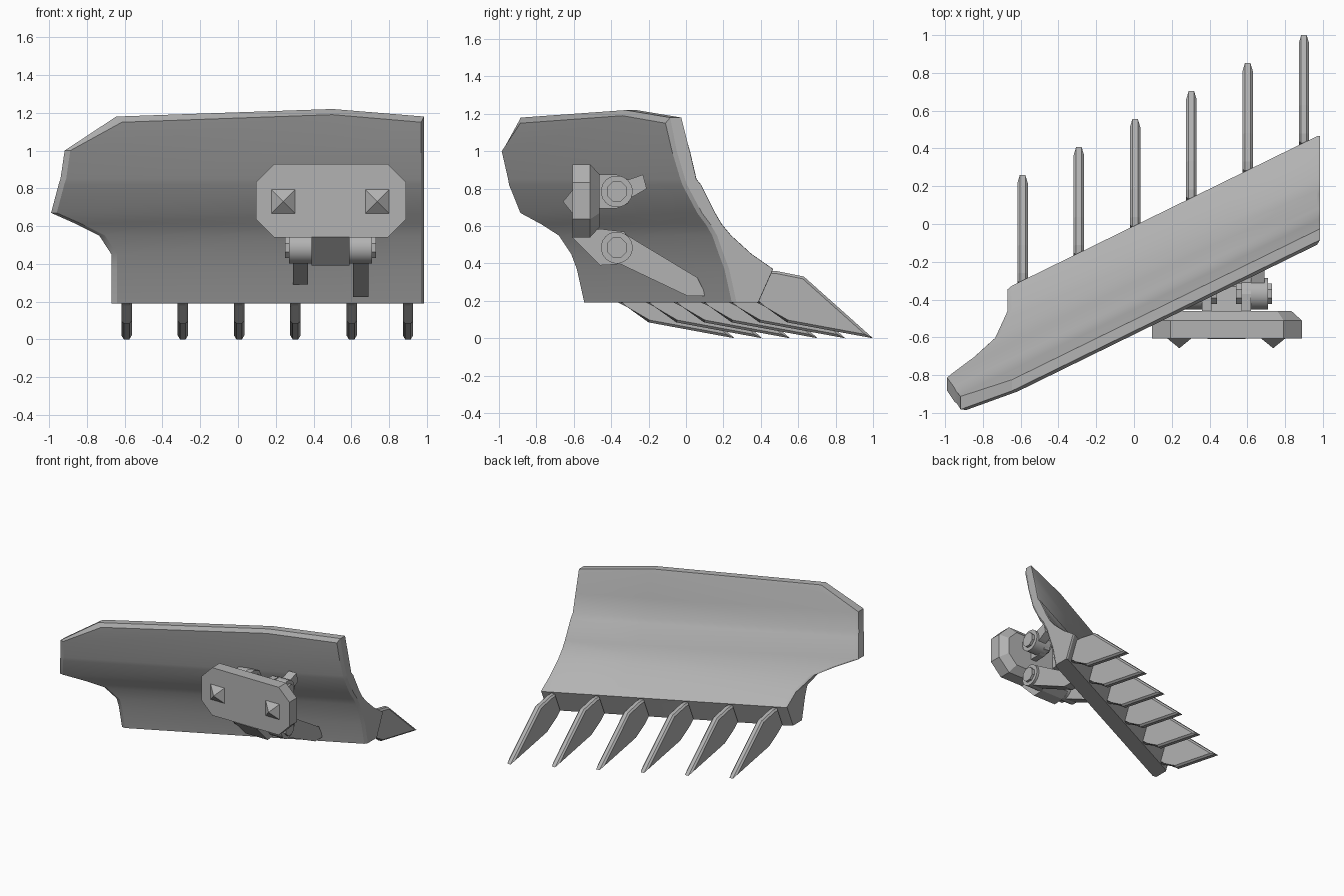
import bpy, bmesh, math
from mathutils import Vector

cube = bpy.data.objects.get("Cube")
if cube:
    bpy.data.objects.remove(cube, do_unlink=True)

steel = bpy.data.materials.new("plain_steel_grey")
steel.use_nodes = True
GREY = (0.45, 0.45, 0.45, 1)
steel.diffuse_color = GREY
steel.node_tree.nodes["Principled BSDF"].inputs["Base Color"].default_value = GREY


def finish(bm, name, smooth=False):
    """Turn a bmesh into a named, coloured object."""
    bmesh.ops.recalc_face_normals(bm, faces=bm.faces)
    mesh = bpy.data.meshes.new(name)
    bm.to_mesh(mesh)
    bm.free()
    mesh.materials.append(steel)
    obj = bpy.data.objects.new(name, mesh)
    bpy.context.collection.objects.link(obj)
    if smooth:
        bpy.ops.object.select_all(action="DESELECT")
        obj.select_set(True)
        bpy.context.view_layer.objects.active = obj
        bpy.ops.object.shade_smooth_by_angle(angle=math.radians(28))
    return obj


def loft(bm, loops):
    """Join equal closed loops of points and cap both ends."""
    rings = [[bm.verts.new(p) for p in loop] for loop in loops]
    for a, b in zip(rings, rings[1:]):
        for i in range(len(a)):
            j = (i + 1) % len(a)
            bm.faces.new((a[i], a[j], b[j], b[i]))
    bm.faces.new(rings[0])
    bm.faces.new(rings[-1])


def side_plate(name, outline, x0, x1, bevel=0, smooth=False):
    """Extrude a (y, z) outline along x, optionally chamfering both rims."""
    bm = bmesh.new()
    loft(bm, [[(x, y, z) for y, z in outline] for x in (x0, x1)])
    if bevel:
        rims = [e for e in bm.edges if abs(e.verts[0].co.x - e.verts[1].co.x) < 1e-5]
        bmesh.ops.bevel(bm, geom=rims, offset=bevel, segments=1,
                        affect="EDGES", clamp_overlap=True)
    return finish(bm, name, smooth)


def disc(cy, cz, r, n):
    return [(cy + r * math.cos(math.tau * (i + .5) / n),
             cz + r * math.sin(math.tau * (i + .5) / n)) for i in range(n)]


# Curved blade: rows of (height, left edge x, front offset, back offset)
SLOPE, RIGHT, PEAK = 0.49, 0.985, 0.5
ROWS = [(.19, -.67, -.23, -.09), (.37, -.67, -.27, -.01), (.45, -.67, -.30, -.125),
        (.55, -.735, -.335, -.235), (.61, -.855, -.37, -.285), (.67, -.99, -.415, -.32),
        (.82, -.95, -.495, -.395), (.85, -.94, -.505, -.42), (1.0, -.918, -.55, -.455),
        (1.18, -.645, -.585, -.50)]


def sheet(bm, side, inset, push):
    """Grid of blade vertices on the front (2) or back (3) profile."""
    grid = []
    for k, row in enumerate(ROWS):
        top = k == len(ROWS) - 1
        line = []
        for x, rise in ((row[1] + inset, 0), (PEAK, .04), (RIGHT - inset * .5, 0)):
            z = row[0] + (rise - inset if top else 0)
            y = SLOPE * x + row[side] + push
            line.append(bm.verts.new((x, y, z)))
        grid.append(line)
    return grid


def rim(grid):
    return grid[0] + [r[2] for r in grid[1:]] + grid[-1][1::-1] + [r[0] for r in grid[-2:0:-1]]


bm = bmesh.new()
sheets = [sheet(bm, 2, .03, 0), sheet(bm, 2, 0, .018),
          sheet(bm, 3, 0, -.008), sheet(bm, 3, .025, 0)]
for grid in (sheets[0], sheets[-1]):
    for a, b in zip(grid, grid[1:]):
        for i in range(2):
            bm.faces.new((a[i], a[i + 1], b[i + 1], b[i]))
for g, h in zip(sheets, sheets[1:]):
    a, b = rim(g), rim(h)
    for i in range(len(a)):
        j = (i + 1) % len(a)
        bm.faces.new((a[i], a[j], b[j], b[i]))
bmesh.ops.delete(bm, geom=[v for v in bm.verts if not v.link_faces], context="VERTS")
finish(bm, "curved_blade", True)

# Six chamfered teeth along the lower lip
TOOTH = [(0, 0), (-.37, .33), (-.52, .36), (-.57, .36), (-.64, .2), (-.57, .18), (-.46, .085)]
for i in range(6):
    x = -.59 + i * .298
    tip = .26 + i * .148
    side_plate(f"tooth_{i + 1}", [(tip + y, z) for y, z in TOOTH],
               x - .0275, x + .0275, bevel=.013)


# Octagonal mounting plate with a tapered back
def octagon(y, d):
    cx, cz, w, h, c = .4925, .735, .3975 - d, .195 - d, .097 - d * .4
    return [(cx + sx * a, y, cz + sz * b) for sx, sz, a, b in (
        (1, 1, w, h - c), (1, 1, w - c, h), (-1, 1, w - c, h), (-1, 1, w, h - c),
        (-1, -1, w, h - c), (-1, -1, w - c, h), (1, -1, w - c, h), (1, -1, w, h - c))]


bm = bmesh.new()
loft(bm, [octagon(-.607, 0), octagon(-.512, 0), octagon(-.462, .055)])
finish(bm, "mounting_plate")

# Pyramid studs on the plate
for name, x in (("right_stud", .24), ("left_stud", .737)):
    bm = bmesh.new()
    base = [bm.verts.new((x + a * .065, -.605, .73 + b * .065))
            for a, b in ((1, 1), (-1, 1), (-1, -1), (1, -1))]
    apex = bm.verts.new((x, -.658, .73))
    bm.faces.new(base)
    for i in range(4):
        bm.faces.new((base[i], base[(i + 1) % 4], apex))
    finish(bm, name)

# Hinges: central lugs, then an eye, bolt and arm on each side
MID, PIVOT = .49, -.37
LOW, HIGH = .485, .785
side_plate("lower_hinge_block", [(-.61, .54), (-.46, .39), (-.37, .395), (-.30, .43),
                                 (-.285, .50), (-.33, .57), (-.46, .585)], .39, .59)
for tag, s in (("right", -1), ("left", 1)):
    def span(a, b):
        return MID + s * a, MID + s * b

    side_plate(f"{tag}_upper_lug", [(-.47, HIGH - .09), (-.37, HIGH - .09), (-.31, HIGH - .065),
                                    (-.28, HIGH), (-.31, HIGH + .065), (-.37, HIGH + .09),
                                    (-.47, HIGH + .09)], *span(.08, .13))
    for level, z in (("lower", LOW), ("upper", HIGH)):
        side_plate(f"{tag}_{level}_eye", disc(PIVOT, z, .085, 20), *span(.1, .22), smooth=True)
        side_plate(f"{tag}_{level}_bolt", disc(PIVOT, z, .058, 8), *span(.05, .24))
    # Arms reach the slanted blade, so each side has its own length
    end = .09 if s > 0 else -.04
    drop = .235 if s > 0 else .30
    side_plate(f"{tag}_lower_arm", [(-.40, .42), (end - .08, drop - .01), (end + .02, drop - .01),
                                    (end - .03, drop + .09), (-.33, .56)], *span(.12, .20))
    reach = -.21 if s > 0 else -.28
    side_plate(f"{tag}_upper_arm", [(-.36, .72), (reach - .06, .765), (reach, .80),
                                    (reach - .02, .875), (-.36, .83)], *span(.13, .20))
